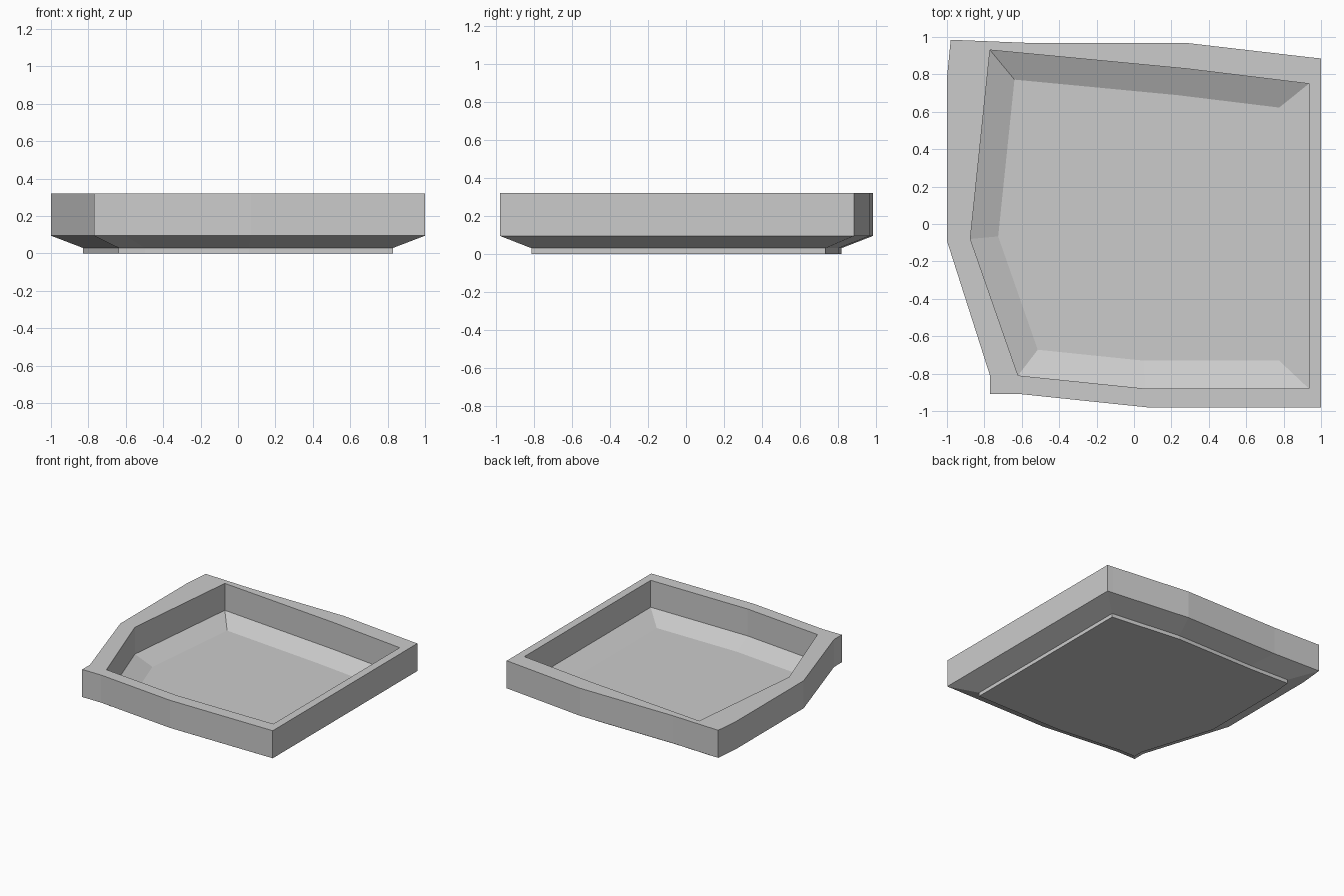
import bpy, bmesh

if "Cube" in bpy.data.objects:
    bpy.data.objects.remove(bpy.data.objects["Cube"])

# Plan outlines of the tray, counter-clockwise
OUTER = [(1, -0.98), (1, 0.885), (0.95, 0.89), (0.28, 0.968), (-0.56, 0.968),
         (-0.98, 0.985), (-1, 0.78), (-1, -0.09), (-0.77, -0.81),
         (-0.77, -0.91), (-0.60, -0.91), (0.07, -0.98)]
INNER = [(0.935, -0.88), (0.935, 0.75), (0.28, 0.83), (-0.77, 0.93),
         (-0.875, -0.08), (-0.62, -0.81), (0.06, -0.88)]
# Height and outline scale of each level, from the rim down
OUTER_LEVELS = [(0.32, 1), (0.095, 1), (0.03, 0.83), (0, 0.83)]
INNER_LEVELS = [(0.32, 1), (0.10, 1), (0.03, 0.83)]


def shell(bm, outline, levels):
    """Stack scaled outlines into walls, close the bottom, return rim edges."""
    n = len(outline)
    rings = [[bm.verts.new((x * s, y * s, z)) for x, y in outline] for z, s in levels]
    for a, b in zip(rings, rings[1:]):
        for i in range(n):
            j = (i + 1) % n
            bm.faces.new((a[i], b[i], b[j], a[j]))
    bm.faces.new(rings[-1])
    return [bm.edges.get((rings[0][i], rings[0][(i + 1) % n])) for i in range(n)]


# Outside, inside and flat rim between them
bm = bmesh.new()
rim = shell(bm, OUTER, OUTER_LEVELS) + shell(bm, INNER, INNER_LEVELS)
bmesh.ops.triangle_fill(bm, edges=rim, use_beauty=True, normal=(0, 0, 1))
bmesh.ops.recalc_face_normals(bm, faces=bm.faces[:])

mesh = bpy.data.meshes.new("tray")
bm.to_mesh(mesh)
bm.free()
bpy.context.collection.objects.link(bpy.data.objects.new("tray", mesh))
